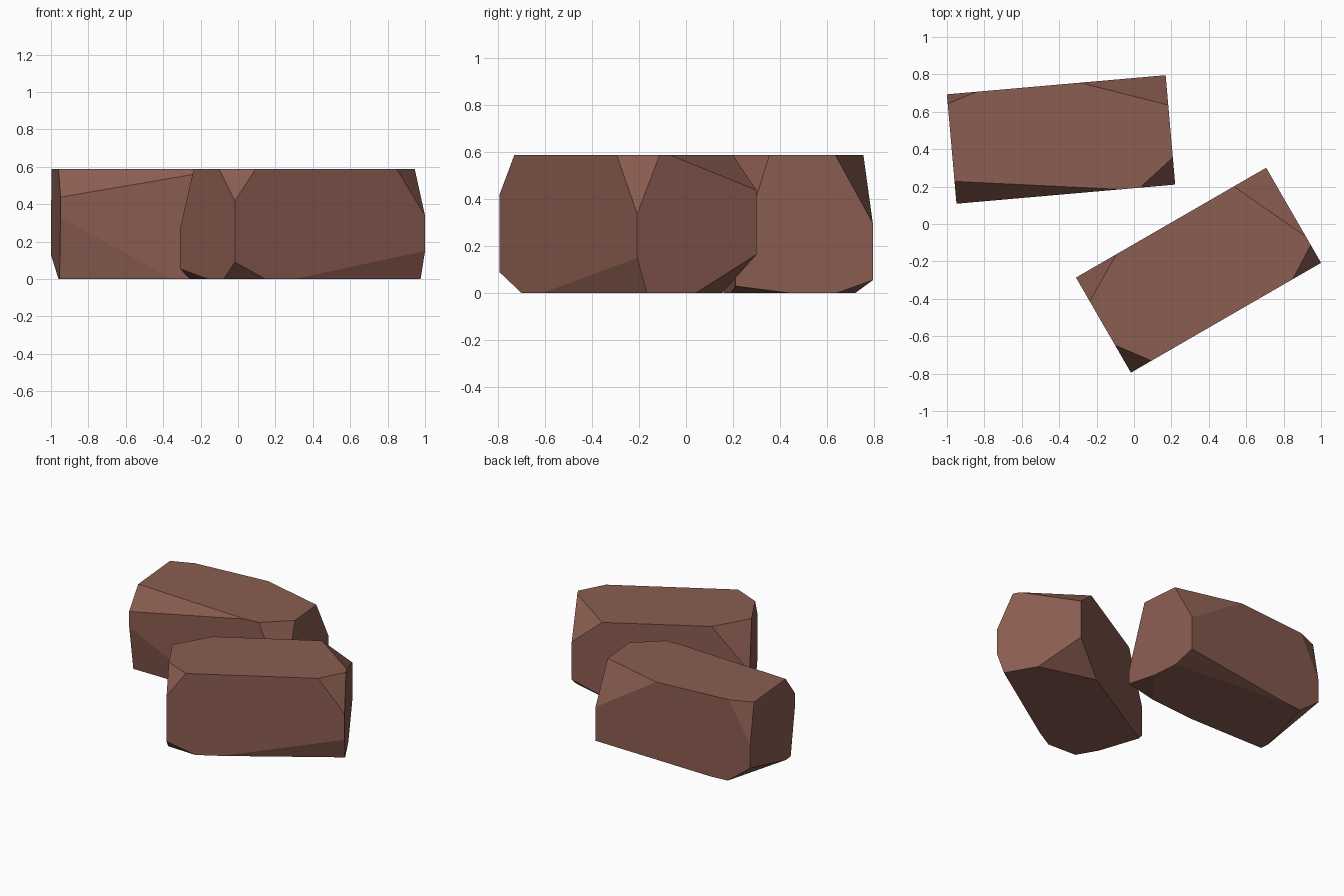
import bpy, bmesh, math
from mathutils import Vector

if "Cube" in bpy.data.objects:
    bpy.data.objects.remove(bpy.data.objects["Cube"])

LENGTH, WIDTH, HEIGHT = 1.174, 0.587, 0.588

clay = bpy.data.materials.new("brick brown")
clay.diffuse_color = (0.26, 0.11, 0.082, 1)
clay.use_nodes = True
clay.node_tree.nodes["Principled BSDF"].inputs["Base Color"].default_value = clay.diffuse_color


def chipped_brick(name, centre, angle, chips):
    """Box with every corner sliced off; chips maps a corner's signs to
    the cut distances along the length, width and height edges."""
    bm = bmesh.new()
    for signs, cut in chips.items():
        corner = Vector((signs[0] * LENGTH / 2, signs[1] * WIDTH / 2,
                         HEIGHT if signs[2] > 0 else 0))
        for axis in range(3):
            p = corner.copy()
            p[axis] -= signs[axis] * cut[axis]
            bm.verts.new(p)
    bmesh.ops.convex_hull(bm, input=bm.verts[:])
    # Merge the hull triangles back into flat faces
    bmesh.ops.dissolve_limit(bm, angle_limit=math.radians(0.5),
                             verts=bm.verts[:], edges=bm.edges[:])
    bmesh.ops.recalc_face_normals(bm, faces=bm.faces[:])
    mesh = bpy.data.meshes.new(name)
    bm.to_mesh(mesh)
    bm.free()
    mesh.materials.append(clay)
    obj = bpy.data.objects.new(name, mesh)
    obj.location = (centre[0], centre[1], 0)
    obj.rotation_euler.z = math.radians(angle)
    bpy.context.collection.objects.link(obj)
    return obj


# Rear brick, nearly square to the axes
chipped_brick("rear_brick", (-0.39, 0.452), 5, {
    (-1, -1, 1): (0.88, 0.12, 0.15),
    (1, -1, 1): (0.19, 0.145, 0.46),
    (1, 1, 1): (0.46, 0.16, 0.29),
    (-1, 1, 1): (0.16, 0.05, 0.29),
    (-1, -1, -1): (0.60, 0.055, 0.33),
    (1, -1, -1): (0.22, 0.235, 0.03),
    (1, 1, -1): (0.87, 0.155, 0.055),
    (-1, 1, -1): (0.17, 0.47, 0.13),
})

# Front brick, turned thirty degrees
chipped_brick("front_brick", (0.345, -0.247), 30, {
    (-1, -1, 1): (0.127, 0.17, 0.17),
    (1, -1, 1): (0.175, 0.11, 0.25),
    (1, 1, 1): (0.20, 0.425, 0.15),
    (-1, 1, 1): (0.25, 0.146, 0.32),
    (-1, -1, -1): (0.19, 0.12, 0.09),
    (1, -1, -1): (0.81, 0.048, 0.15),
    (1, 1, -1): (0.295, 0.30, 0.165),
    (-1, 1, -1): (0.06, 0.30, 0.055),
})
